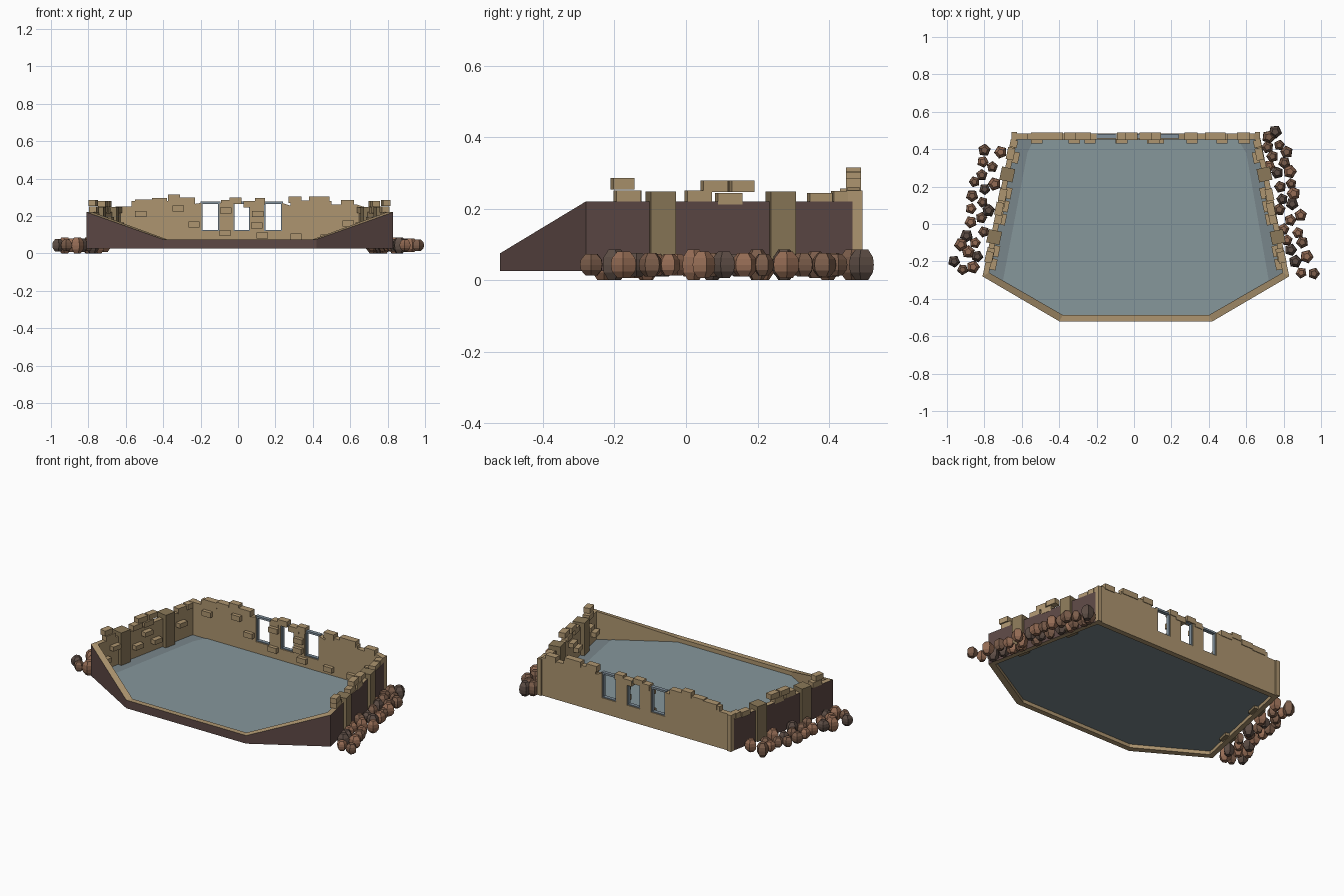
import bpy, bmesh, math, random
from mathutils import Vector, Matrix

if "Cube" in bpy.data.objects:
    bpy.data.objects.remove(bpy.data.objects["Cube"])

random.seed(7)


def mat(name, r, g, b):
    m = bpy.data.materials.new(name)
    m.diffuse_color = (r, g, b, 1)
    m.use_nodes = True
    m.node_tree.nodes["Principled BSDF"].inputs["Base Color"].default_value = m.diffuse_color
    return m


TAN = mat("tan_stone", 0.42, 0.30, 0.16)
DIM = mat("dim_stone", 0.26, 0.19, 0.10)
PLUM = mat("dark_brown", 0.11, 0.065, 0.06)
FLOOR = mat("floor_grey", 0.24, 0.31, 0.33)
SHADE = mat("floor_edge_grey", 0.19, 0.24, 0.26)
FRAME = mat("frame_grey", 0.22, 0.28, 0.33)
ROCKS = [mat("rock_rust", 0.30, 0.15, 0.09), mat("rock_brown", 0.20, 0.11, 0.07),
         mat("rock_dark", 0.11, 0.075, 0.06)]


def finish(name, bm, *mats):
    bmesh.ops.recalc_face_normals(bm, faces=bm.faces)
    me = bpy.data.meshes.new(name)
    bm.to_mesh(me)
    bm.free()
    for m in mats:
        me.materials.append(m)
    ob = bpy.data.objects.new(name, me)
    bpy.context.collection.objects.link(ob)
    return ob


def box(bm, x0, x1, y0, y1, z0, z1, frame=Matrix()):
    m = frame @ Matrix.Translation(((x0 + x1) / 2, (y0 + y1) / 2, (z0 + z1) / 2))
    bmesh.ops.create_cube(bm, size=1, matrix=m @ Matrix.Diagonal((x1 - x0, y1 - y0, z1 - z0, 1)))


def sheet(name, pts, z, m):
    bm = bmesh.new()
    bm.faces.new([bm.verts.new((x, y, z)) for x, y in pts])
    ob = finish(name, bm, m)
    if ob.data.polygons[0].normal.z < 0:
        ob.data.flip_normals()


# Low front rim rising into the two side walls: dark outside, tan inside and on top
outer = [(-0.65, 0.485), (-0.81, -0.28), (-0.40, -0.52), (0.42, -0.52), (0.83, -0.28), (0.67, 0.485)]
inner = [(-0.62, 0.485), (-0.775, -0.26), (-0.38, -0.487), (0.40, -0.487), (0.795, -0.26), (0.64, 0.485)]
tops = [0.22, 0.22, 0.075, 0.075, 0.22, 0.22]
bm = bmesh.new()
rings = []
for o, i, t in zip(outer, inner, tops):
    rings.append([bm.verts.new(p) for p in ((*o, 0.025), (*o, t), (*i, t), (*i, 0.025))])
for a, b in zip(rings, rings[1:]):
    for k in range(4):
        f = bm.faces.new((a[k], b[k], b[(k + 1) % 4], a[(k + 1) % 4]))
        f.material_index = 1 if k == 0 else 0
bm.faces.new(rings[0])
bm.faces.new(rings[-1])
finish("rim_and_side_walls", bm, TAN, PLUM)

# Floor with darker margins along the sides
sheet("floor_margin", inner, 0.047, SHADE)
sheet("floor", [(-0.53, 0.46), (-0.57, 0.38), (-0.70, -0.30), (-0.38, -0.487), (0.40, -0.487),
                (0.72, -0.30), (0.60, 0.38), (0.55, 0.46)], 0.05, FLOOR)

# Ruined back wall, profile with three window openings
windows = [(-0.195, -0.10), (-0.025, 0.065), (0.14, 0.235)]
prof = [(-0.65, 0.025), (-0.65, 0.25), (-0.57, 0.25), (-0.57, 0.28), (-0.23, 0.28), (-0.23, 0.265)]
for a, b in windows:
    prof += [(a, 0.27), (a, 0.12), (b, 0.12), (b, 0.27)]
prof += [(0.28, 0.255), (0.28, 0.285), (0.50, 0.28), (0.50, 0.26), (0.64, 0.26), (0.67, 0.25), (0.67, 0.025)]
bm = bmesh.new()
f = bm.faces.new([bm.verts.new((x, 0.452, z)) for x, z in prof])
g = bmesh.ops.extrude_face_region(bm, geom=[f])["geom"]
bmesh.ops.translate(bm, vec=(0, 0.033, 0), verts=[v for v in g if isinstance(v, bmesh.types.BMVert)])
finish("back_wall", bm, TAN)

# Loose bricks crowning the back wall, and bricks standing out of its inner face
bm = bmesh.new()
for x0, x1, z in [(-0.55, -0.46, 0.288), (-0.46, -0.38, 0.295), (-0.375, -0.31, 0.315), (-0.31, -0.23, 0.298),
                  (-0.09, -0.04, 0.285), (-0.045, 0.02, 0.30), (0.03, 0.10, 0.28), (0.09, 0.145, 0.295),
                  (0.27, 0.34, 0.305), (0.38, 0.49, 0.303), (0.55, 0.62, 0.285)]:
    box(bm, x0, x1, 0.448, 0.489, z - 0.035, z)
for x, z in [(-0.52, 0.21), (-0.32, 0.24), (-0.235, 0.155), (-0.07, 0.11), (-0.065, 0.23), (0.10, 0.15),
             (0.105, 0.21), (0.13, 0.095), (0.31, 0.09), (0.47, 0.085), (0.59, 0.16)]:
    box(bm, x - 0.03, x + 0.03, 0.43, 0.46, z - 0.016, z + 0.016)
for x in (-0.64, 0.66):
    box(bm, x - 0.014, x + 0.014, 0.45, 0.493, 0.025, 0.25)
finish("back_wall_bricks", bm, TAN)

# Thin window frames
bm = bmesh.new()
for a, b in windows:
    for x in (a, b):
        box(bm, x - 0.006, x + 0.006, 0.458, 0.48, 0.114, 0.276)
    for z in (0.12, 0.27):
        box(bm, a, b, 0.458, 0.48, z - 0.006, z + 0.006)
finish("window_frames", bm, FRAME)

# Side wall pillars, top bricks and inner bricks, in a frame following each wall
for side, s in (("left", -1), ("right", 1)):
    def wall_frame(y):
        x = 0.01 + s * (0.80 - (y + 0.27) * 0.21)
        return Matrix.Translation((x, y, 0)) @ Matrix.Rotation(s * math.atan(0.21), 4, 'Z')

    bm = bmesh.new()
    for y in (-0.07, 0.265):
        box(bm, -0.036, 0.036, -0.036, 0.036, 0.03, 0.248, wall_frame(y))
    finish(side + "_pillars", bm, DIM)

    bm = bmesh.new()
    for y, w, z in [(-0.163, 0.07, 0.235), (-0.178, 0.06, 0.27), (0.035, 0.07, 0.235), (0.08, 0.07, 0.263),
                    (0.12, 0.07, 0.228), (0.155, 0.065, 0.263), (0.375, 0.065, 0.228), (0.43, 0.04, 0.233)]:
        shift = random.uniform(-0.006, 0.006)
        box(bm, -0.02 + shift, 0.02 + shift, -w / 2, w / 2, z - 0.016, z + 0.016, wall_frame(y))
    for y, z in [(-0.21, 0.11), (-0.14, 0.17), (0.03, 0.12), (0.10, 0.18), (0.17, 0.11), (0.36, 0.15)]:
        i = -s * 0.025
        box(bm, i - 0.018, i + 0.018, -0.03, 0.03, z - 0.014, z + 0.014, wall_frame(y))
    finish(side + "_bricks", bm, TAN)


# Five-sided boulders heaped outside both side walls
def boulder(bm, x, y, r, h, mi):
    turn = random.uniform(0, 6.28)
    rings = []
    for k, q in ((-1, 0.5), (-0.5, 0.92), (0, 1), (0.5, 0.92), (1, 0.5)):
        rings.append([bm.verts.new((x + r * q * math.cos(turn + i * math.tau / 5),
                                    y + r * q * math.sin(turn + i * math.tau / 5),
                                    0.043 + h * k)) for i in range(5)])
    faces = [bm.faces.new(rings[0]), bm.faces.new(rings[-1])]
    for a, b in zip(rings, rings[1:]):
        faces += [bm.faces.new((a[i], a[(i + 1) % 5], b[(i + 1) % 5], b[i])) for i in range(5)]
    for f in faces:
        f.material_index = mi


for side, s, ymax in (("left", -1, 0.40), ("right", 1, 0.44)):
    bm = bmesh.new()
    placed = [(s * 0.962, -0.265 if s > 0 else -0.2)]
    if s > 0:
        placed += [(0.755, 0.493), (0.72, 0.465)]
    else:
        placed += [(-0.80, 0.395)]
    for _ in range(3000):
        y = random.uniform(-0.27, ymax)
        wall = 0.82 - (y + 0.27) * 0.21
        x = s * (wall + random.uniform(0.025, 0.14))
        if abs(x) < 0.962 and all(math.hypot(x - a, y - b) > 0.053 for a, b in placed):
            placed.append((x, y))
    for x, y in placed:
        r = random.uniform(0.03, 0.038)
        boulder(bm, x, y, r, random.choice((0.037, 0.043, 0.033)) if r > 0.033 else 0.03,
                random.choice((0, 0, 1, 1, 2)))
    finish(side + "_boulders", bm, *ROCKS)
